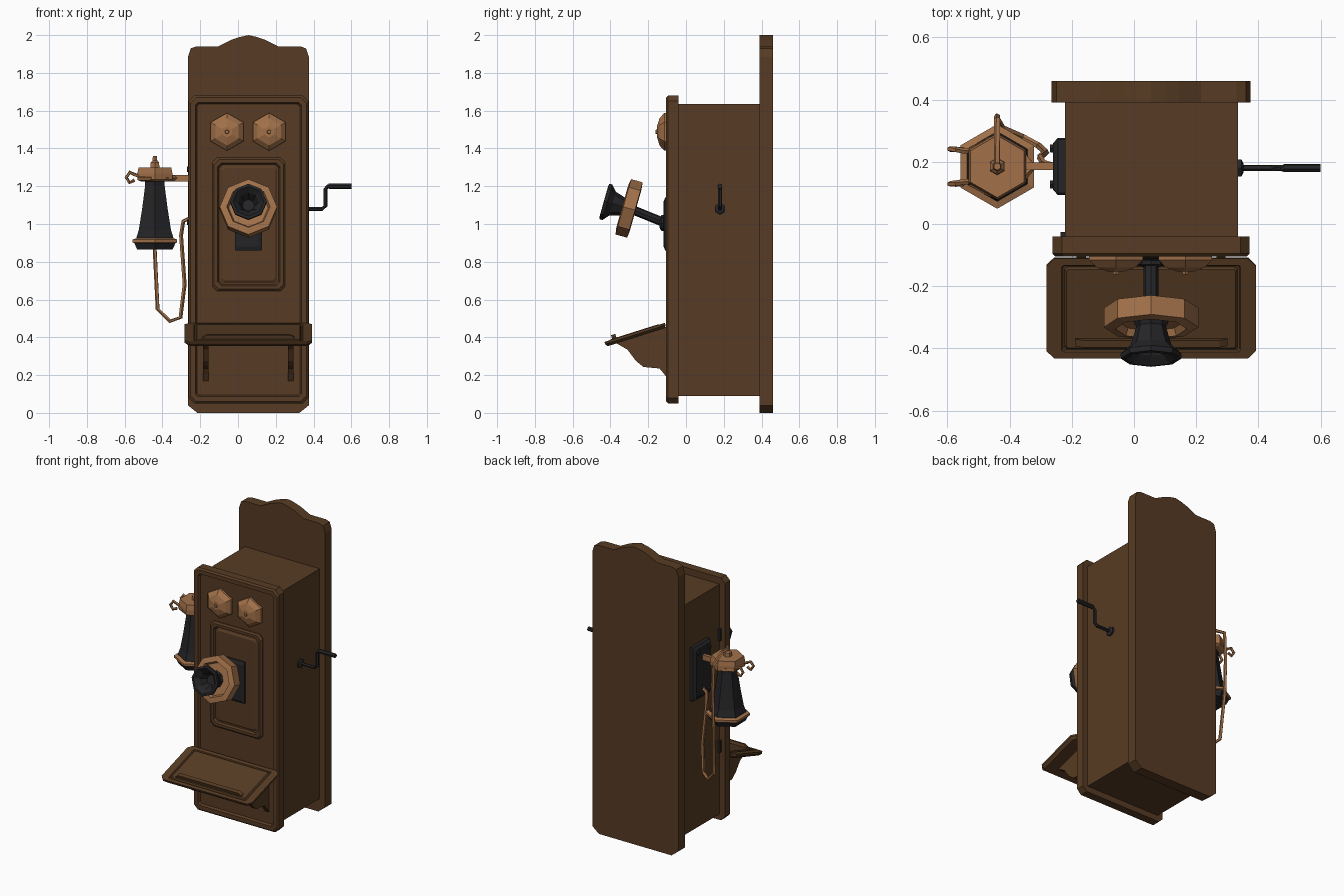
import bpy, bmesh, math
from mathutils import Vector, Matrix

def material(name, col):
    m = bpy.data.materials.new(name)
    m.diffuse_color = (*col, 1)
    return m

WOOD = material("dark wood", (0.095, 0.044, 0.017))
BRASS = material("brass", (0.36, 0.165, 0.068))
BLACK = material("black metal", (0.018, 0.018, 0.020))
CX = 0.055  # centre line of the cabinet

def loft(name, rings, mat):
    """Skin a list of equal-length point rings and cap both ends."""
    bm = bmesh.new()
    vs = [[bm.verts.new(p) for p in r] for r in rings]
    n = len(vs[0])
    for a, b in zip(vs, vs[1:]):
        for i in range(n):
            j = (i + 1) % n
            bm.faces.new((a[i], a[j], b[j], b[i]))
    bm.faces.new(vs[0][::-1])
    bm.faces.new(vs[-1])
    bmesh.ops.recalc_face_normals(bm, faces=bm.faces)
    me = bpy.data.meshes.new(name)
    bm.to_mesh(me)
    bm.free()
    me.materials.append(mat)
    ob = bpy.data.objects.new(name, me)
    bpy.context.collection.objects.link(ob)
    return ob

def box(name, x, y, z, mat):
    return loft(name, [[(x[0], y[0], c), (x[1], y[0], c), (x[1], y[1], c), (x[0], y[1], c)] for c in z], mat)

def ring(c, axis, r, n, up):
    a = Vector(axis).normalized()
    u = Vector(up)
    u = (u - a * u.dot(a)).normalized()
    v = a.cross(u)
    return [Vector(c) + r * (u * math.cos(t) + v * math.sin(t))
            for t in (2 * math.pi * i / n for i in range(n))]

def lathe(name, origin, axis, profile, n, up, mat):
    """profile = (distance along axis, radius)"""
    a = Vector(axis).normalized()
    return loft(name, [ring(Vector(origin) + a * d, a, r, n, up) for d, r in profile], mat)

def tube(name, pts, r, n, mat):
    pts = [Vector(p) for p in pts]
    rings, up = [], None
    for i, p in enumerate(pts):
        t = (pts[min(i + 1, len(pts) - 1)] - pts[max(i - 1, 0)]).normalized()
        up = t.orthogonal() if up is None else up - t * up.dot(t)
        rings.append(ring(p, t, r, n, up))
    return loft(name, rings, mat)

def chamfered(hw, hh, c):
    """Rectangle with cut corners, centred on the origin."""
    return [(-hw + c, -hh), (hw - c, -hh), (hw, -hh + c), (hw, hh - c),
            (hw - c, hh), (-hw + c, hh), (-hw, hh - c), (-hw, -hh + c)]

def panel(name, cx, cz, steps, mat):
    """Stepped front-facing panel: steps = (half width, half height, chamfer, y)."""
    return loft(name, [[(cx + u, y, cz + v) for u, v in chamfered(w, h, c)] for w, h, c, y in steps], mat)

# back board with crested top
half = [(0.27, 0.0), (0.32, 0.04), (0.32, 1.885), (0.305, 1.93), (0.275, 1.94),
        (0.16, 1.94), (0.09, 1.975), (0.045, 1.99)]
outline = half + [(0, 2.0)] + [(-x, z) for x, z in reversed(half)]
loft("back_board", [[(CX + x, y, z) for x, z in outline] for y in (0.39, 0.46)], WOOD)

# cabinet body and framed front
box("cabinet", (-0.222, 0.335), (-0.045, 0.395), (0.09, 1.635), WOOD)
panel("front_frame", CX, 0.865, [(0.317, 0.815, 0.03, -0.04), (0.317, 0.815, 0.03, -0.095),
      (0.307, 0.805, 0.03, -0.105), (0.28, 0.778, 0.012, -0.105), (0.272, 0.77, 0.012, -0.09)], WOOD)

# raised moulding with sunken field
panel("door_moulding", CX + 0.002, 0.998, [(0.193, 0.353, 0.025, -0.085), (0.193, 0.353, 0.025, -0.097),
      (0.183, 0.343, 0.025, -0.107), (0.165, 0.325, 0.02, -0.107), (0.158, 0.318, 0.02, -0.093),
      (0.150, 0.310, 0.015, -0.093), (0.138, 0.298, 0.012, -0.101)], WOOD)

# bells
for side, x in (("left", -0.058), ("right", 0.165)):
    lathe(side + "_bell", (x, -0.085, 1.488), (0, -1, 0),
          [(0, 0.085), (0.015, 0.1), (0.03, 0.1), (0.055, 0.072), (0.068, 0.03), (0.068, 0.012), (0.077, 0.01)],
          6, (0, 0, 1), BRASS)

# transmitter: mounting plate, arm, dish, mouthpiece
panel("transmitter_plate", CX, 1.0, [(0.072, 0.14, 0.004, -0.095), (0.072, 0.14, 0.004, -0.11),
      (0.054, 0.12, 0.004, -0.118)], BLACK)
lathe("arm_pivot", (CX, -0.11, 1.005), (0, -1, 0), [(0, 0.042), (0.02, 0.042), (0.03, 0.025)], 8, (0, 0, 1), BLACK)
tube("transmitter_arm", [(CX, -0.11, 1.005), (CX, -0.27, 1.07)], 0.024, 8, BLACK)
AX = (0, -0.962, 0.272)
DISH = (CX, -0.303, 1.083)
lathe("transmitter_dish", DISH, AX, [(-0.038, 0.11), (-0.034, 0.152), (0.03, 0.152), (0.036, 0.115),
      (0.012, 0.105), (0.012, 0.05)], 8, (0, 0, 1), BRASS)
lathe("mouthpiece", DISH, AX, [(0, 0.06), (0.03, 0.048), (0.09, 0.066), (0.118, 0.098), (0.135, 0.097),
      (0.137, 0.082), (0.11, 0.055), (0.06, 0.032)], 8, (0, 0, 1), BLACK)

# writing shelf, built flat then tilted
tilt = Matrix.Translation((CX, -0.268, 0.414)) @ Matrix.Rotation(math.radians(17.5), 4, 'X')
shelf = loft("writing_shelf", [[tilt @ Vector((u, v, w)) for u, v in chamfered(hw, hh, c)]
      for hw, hh, c, w in [(0.32, 0.158, 0.02, -0.014), (0.337, 0.168, 0.025, 0.0), (0.337, 0.168, 0.025, 0.013),
                           (0.288, 0.146, 0.006, 0.013), (0.284, 0.142, 0.006, 0.006),
                           (0.278, 0.138, 0.006, 0.006), (0.272, 0.132, 0.006, 0.016)]], WOOD)
loft("pencil_ledge", [[tilt @ Vector((u, v, w)) for u, v in
      [(-hw, -0.124), (hw, -0.124), (hw, -0.100), (-hw, -0.100)]]
      for hw, w in ((0.245, 0.012), (0.245, 0.022), (0.22, 0.036))], WOOD)

# shelf brackets
curve = [(-0.09, 0.46), (-0.38, 0.375), (-0.31, 0.335), (-0.265, 0.275), (-0.225, 0.243),
         (-0.14, 0.235), (-0.115, 0.205), (-0.09, 0.17)]
for side, s in (("left", -1), ("right", 1)):
    x = CX + s * 0.225
    loft(side + "_shelf_bracket", [[(x + d, y, z) for y, z in curve] for d in (-0.015, 0.015)], WOOD)

# crank on the right side
lathe("crank_boss", (0.33, 0.18, 1.08), (1, 0, 0), [(0, 0.032), (0.015, 0.032), (0.022, 0.018)], 6, (0, 0, 1), BLACK)
tube("crank_rod", [(0.335, 0.18, 1.08), (0.445, 0.18, 1.08), (0.463, 0.18, 1.095),
                   (0.463, 0.18, 1.185), (0.475, 0.18, 1.2), (0.5, 0.18, 1.2)], 0.0105, 6, BLACK)
tube("crank_handle", [(0.48, 0.18, 1.2), (0.6, 0.18, 1.2)], 0.014, 6, BLACK)

# hook plate on the left side with rivets
YR, XR = 0.185, -0.44
loft("hook_plate", [[(x, YR + u, 1.15 + v) for u, v in chamfered(w, h, 0.006)]
     for x, w, h in ((-0.215, 0.092, 0.18), (-0.245, 0.092, 0.18), (-0.26, 0.075, 0.162))], BLACK)
for i, (dy, z) in enumerate([(-0.058, 1.01), (0.058, 1.01), (-0.058, 1.29), (0.058, 1.29)]):
    lathe(f"plate_rivet_{i + 1}", (-0.25, YR + dy, z), (-1, 0, 0), [(0, 0.016), (0.02, 0.014)], 6, (0, 0, 1), BLACK)
# door hinges
for side, z in (("lower", 0.55), ("upper", 1.3)):
    box(side + "_hinge", (-0.236, -0.215), (-0.042, -0.025), (z - 0.04, z + 0.04), BLACK)

# receiver
UP, Y = (0, 0, 1), (0, 1, 0)
R0 = (XR, YR, 0)
lathe("receiver_body", R0, UP, [(0.90, 0.115), (0.93, 0.112), (0.97, 0.098), (1.08, 0.078), (1.2, 0.06), (1.24, 0.06)], 6, Y, BLACK)
lathe("receiver_earpiece", R0, UP, [(0.885, 0.04), (0.865, 0.055), (0.865, 0.108), (0.903, 0.128)], 6, Y, BLACK)
lathe("receiver_band", R0, UP, [(0.9, 0.13), (0.903, 0.136), (0.918, 0.136), (0.925, 0.112)], 6, Y, BRASS)
lathe("receiver_cap", R0, UP, [(1.225, 0.085), (1.235, 0.107), (1.268, 0.107), (1.3, 0.1), (1.3, 0.04)], 6, Y, BRASS)
lathe("receiver_terminal", R0, UP, [(1.29, 0.028), (1.325, 0.026), (1.335, 0.015), (1.36, 0.012)], 6, Y, BRASS)

# switch hook: arm and two curled fork tips
box("hook_arm", (-0.37, -0.25), (YR - 0.012, YR + 0.012), (1.225, 1.26), BRASS)
for side, s in (("front", -1), ("rear", 1)):
    y = YR + s * 0.05
    tube(side + "_fork_side", [(-0.33, YR, 1.243), (-0.38, YR + s * 0.06, 1.243), (-0.46, YR + s * 0.085, 1.243),
                               (-0.525, y, 1.243)], 0.014, 5, BRASS)
    tube(side + "_fork_curl", [(-0.515, y, 1.25), (-0.55, y, 1.262), (-0.572, y + s * 0.004, 1.274),
                               (-0.592, y + s * 0.006, 1.247), (-0.574, y + s * 0.006, 1.219),
                               (-0.548, y + s * 0.004, 1.232)], 0.0095, 5, BRASS)

# cord looping from the receiver top to the cabinet
tube("receiver_cord", [(XR, 0.18, 1.345), (XR, 0.25, 1.345), (XR, 0.335, 1.29), (XR, 0.345, 1.1), (XR, 0.335, 0.86),
     (-0.425, 0.31, 0.55), (-0.36, 0.28, 0.485), (-0.305, 0.25, 0.505), (-0.283, 0.23, 0.68),
     (-0.302, 0.215, 0.94), (-0.29, 0.195, 1.015), (-0.255, 0.185, 1.03)], 0.011, 5, BRASS)
